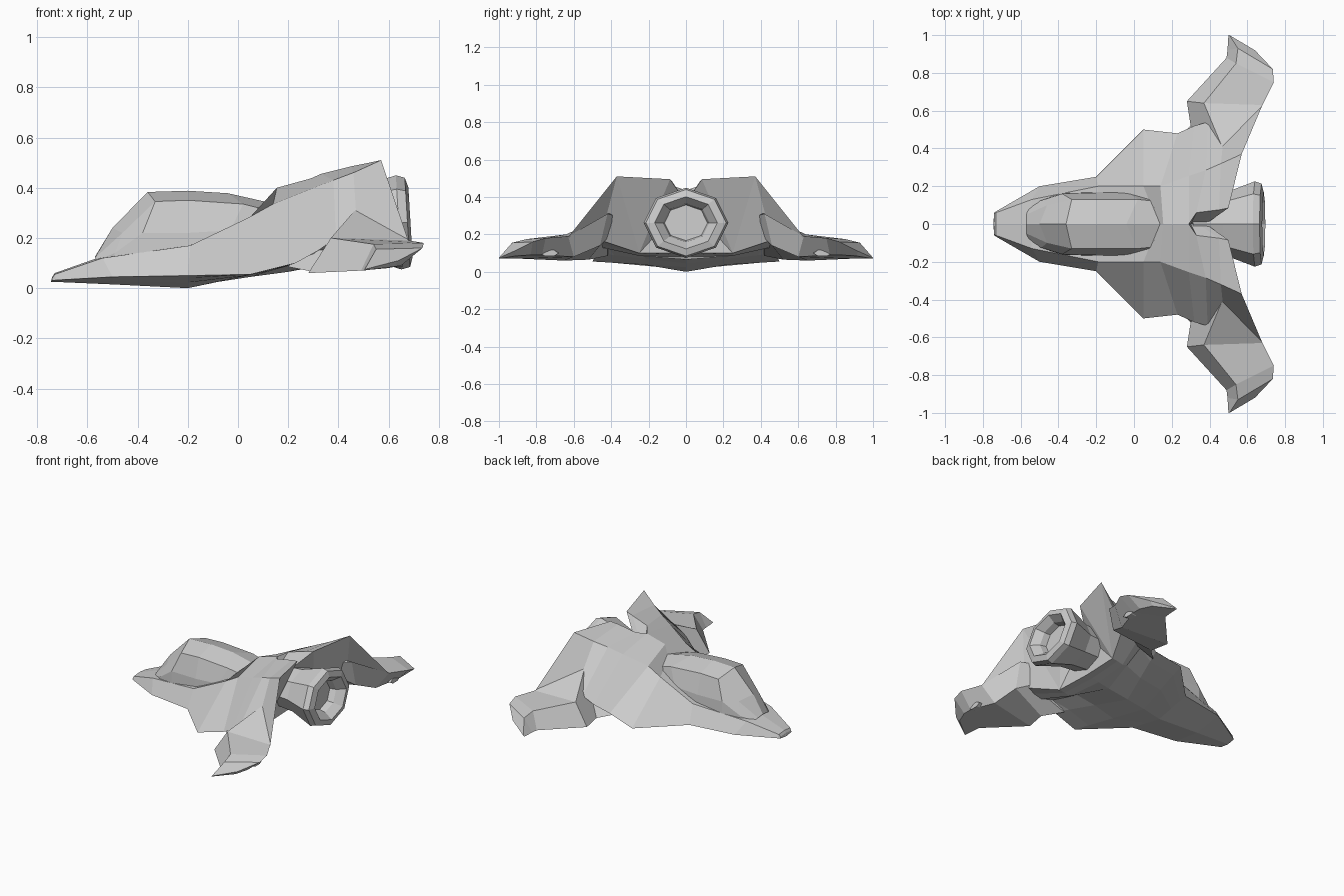
import bpy, bmesh, math
from mathutils import Vector


def make_object(name, rings, closed, cap=(True, True), mirror=True):
    """Skin a list of rings into a flat-shaded mesh."""
    bm = bmesh.new()
    vs = [[bm.verts.new(p) for p in r] for r in rings]
    n = len(rings[0])
    for a, b in zip(vs, vs[1:]):
        for i in range(n if closed else n - 1):
            j = (i + 1) % n
            bm.faces.new((a[i], a[j], b[j], b[i]))
    if cap[0]:
        bm.faces.new(vs[0])
    if cap[1]:
        bm.faces.new(vs[-1])
    bmesh.ops.remove_doubles(bm, verts=bm.verts, dist=0.0005)
    bmesh.ops.triangulate(bm, faces=[f for f in bm.faces if len(f.verts) > 4])
    bmesh.ops.recalc_face_normals(bm, faces=bm.faces)
    # open half shells need an outward check before mirroring
    mid = sum((v.co for v in bm.verts), Vector()) / len(bm.verts)
    if sum((f.calc_center_median() - mid).dot(f.normal) * f.calc_area() for f in bm.faces) < 0:
        bmesh.ops.reverse_faces(bm, faces=bm.faces)
    me = bpy.data.meshes.new(name)
    bm.to_mesh(me)
    bm.free()
    ob = bpy.data.objects.new(name, me)
    bpy.context.collection.objects.link(ob)
    if mirror:
        m = ob.modifiers.new("mirror", "MIRROR")
        m.use_axis = (False, True, False)
        m.use_clip = True
    return ob


# Hull: half sections, each keel, side edge, ridge, top centre
hull = [
    [(-.745, 0, .025), (-.74, .06, .03), (-.74, .055, .04), (-.74, 0, .045)],
    [(-.73, 0, .025), (-.725, .07, .032), (-.73, .06, .055), (-.73, 0, .06)],
    [(-.50, 0, .015), (-.50, .20, .045), (-.54, .13, .12), (-.56, 0, .12)],
    [(-.20, 0, .0), (-.20, .25, .05), (-.19, .20, .17), (-.20, 0, .17)],
    [(-.08, 0, .025), (.05, .50, .055), (.05, .20, .285), (.13, 0, .31)],
    [(.05, 0, .045), (.23, .48, .10), (.14, .20, .335), (.155, 0, .40)],
    [(.20, 0, .065), (.32, .52, .15), (.29, .255, .395), (.29, 0, .437)],
    [(.28, 0, .08), (.39, .54, .20), (.38, .285, .43), (.33, .06, .455)],
    [(.33, 0, .09), (.47, .415, .305), (.46, .32, .46), (.45, .075, .485)],
    [(.37, 0, .10), (.68, .63, .185), (.57, .37, .51), (.50, .085, .495)],
]
# underside points of the rear sections (the rest are interpolated)
under = {7: ((.30, .25, .085), (.36, .45, .13)),
         8: ((.34, .25, .095), (.42, .46, .15)),
         9: ((.38, .25, .10), (.48, .46, .17))}
rings = []
for i, (k, e, r, c) in enumerate(hull):
    k, e, r, c = map(Vector, (k, e, r, c))
    b1, b2 = under.get(i, (k.lerp(e, .45), k.lerp(e, .8)))
    # notch wall falls from the top edge to the centre line
    d = Vector((.30 + .04 * (i - 7), 0, .37)) if c.y else c.copy()
    rings.append([k, b1, b2, e, r, c, d])
make_object("hull", rings, False)

# Wings: front bottom, front top, rear top, rear bottom
wing = [
    [(.20, .42, .085), (.36, .38, .28), (.48, .38, .30), (.46, .42, .18)],
    [(.30, .52, .065), (.47, .40, .315), (.55, .42, .31), (.55, .46, .14)],
    [(.28, .65, .06), (.37, .64, .20), (.68, .63, .19), (.60, .60, .08)],
    [(.49, .88, .07), (.54, .85, .175), (.74, .75, .18), (.65, .77, .09)],
    [(.495, .92, .07), (.55, .93, .155), (.735, .82, .16), (.65, .83, .09)],
    [(.50, 1.0, .07), (.505, 1.0, .075), (.64, .92, .11), (.62, .91, .085)],
]
make_object("wing", wing, True)

# Wing thrusters: small six-sided stubs
stub = [[(x, .73 + .05 * math.cos(a * math.pi / 3), .10 + .018 * math.sin(a * math.pi / 3))
         for a in range(6)] for x in (.58, .655)]
make_object("wing_thruster", stub, True)

# Canopy: half sections, base, belt, shoulder, top centre
canopy = [
    [(-.55, .08, .10), (-.56, .08, .11), (-.57, .05, .12), (-.57, 0, .125)],
    [(-.51, .12, .10), (-.49, .125, .14), (-.46, .10, .22), (-.50, 0, .24)],
    [(-.38, .165, .10), (-.38, .16, .22), (-.33, .13, .345), (-.36, 0, .383)],
    [(-.20, .17, .12), (-.20, .165, .22), (-.20, .13, .35), (-.20, 0, .388)],
    [(-.03, .17, .14), (-.03, .165, .23), (.02, .13, .335), (-.04, 0, .378)],
    [(.12, .13, .20), (.12, .13, .26), (.12, .12, .31), (.15, 0, .335)],
]
make_object("canopy", canopy, False, (False, False))

# Engine: eight-sided body, lip and hollow nozzle, slightly tilted
profile = [(.32, .15), (.48, .165), (.64, .226), (.675, .214), (.687, .168),
           (.64, .125), (.60, .115)]
engine = []
for x, r in profile:
    ring = []
    for k in range(8):
        a = k * math.pi / 4
        z = r * .83 * math.sin(a)
        ring.append((x - z * .06, r * math.cos(a), .262 + z))
    engine.append(ring)
make_object("engine", engine, True, mirror=False)
